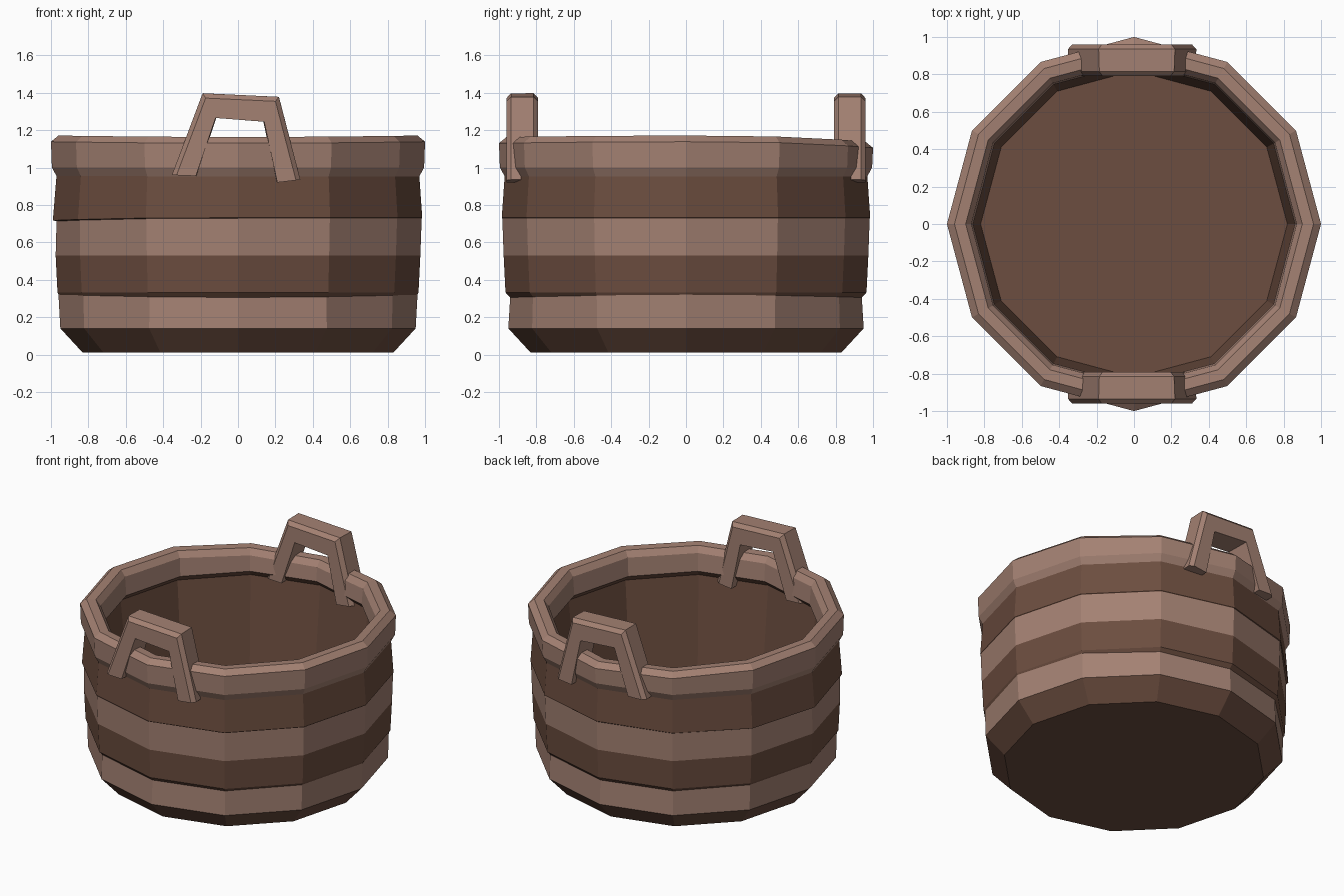
import bpy, bmesh
from math import sin, cos, pi

if "Cube" in bpy.data.objects:
    bpy.data.objects.remove(bpy.data.objects["Cube"])

SIDES = 12


def material(name, rgb):
    m = bpy.data.materials.new(name)
    m.diffuse_color = (*rgb, 1)
    m.use_nodes = True
    m.node_tree.nodes["Principled BSDF"].inputs["Base Color"].default_value = m.diffuse_color
    return m


LIGHT = material("light_wood", (0.37, 0.22, 0.17))
DARK = material("dark_wood", (0.15, 0.075, 0.05))


def finish(name, bm, mats):
    bmesh.ops.recalc_face_normals(bm, faces=bm.faces)
    me = bpy.data.meshes.new(name)
    bm.to_mesh(me)
    bm.free()
    for m in mats:
        me.materials.append(m)
    ob = bpy.data.objects.new(name, me)
    bpy.context.collection.objects.link(ob)
    return ob


def lathe(name, profile, band_mats, closed=False, shape=None):
    """Twelve-sided turned shape; shape(i, a, r, z) may nudge ring i."""
    bm = bmesh.new()
    rings = []
    for i, (r, z) in enumerate(profile):
        ring = []
        for k in range(SIDES):
            a = 2 * pi * k / SIDES
            rr, zz = shape(i, a, r, z) if shape else (r, z)
            ring.append(bm.verts.new((rr * cos(a), rr * sin(a), zz)))
        rings.append(ring)
    pairs = list(zip(rings, rings[1:]))
    if closed:
        pairs.append((rings[-1], rings[0]))
    for (low, high), mat in zip(pairs, band_mats):
        for k in range(SIDES):
            n = (k + 1) % SIDES
            bm.faces.new((low[k], low[n], high[n], high[k])).material_index = mat
    if not closed:
        for ring in (rings[0], rings[-1]):
            bm.faces.new(ring).material_index = 1
    return finish(name, bm, (LIGHT, DARK))


# Tub body: outer bands, inner wall and floor, with slightly uneven plank lips
def body_shape(i, a, r, z):
    if i == 2:
        r -= 0.02 * sin(a) ** 2
        z -= 0.015 * sin(a) ** 2
    if i in (5, 6):
        left = max(0, -cos(a)) ** 3
        r += (-0.012 if i == 5 else 0.005) * left
        z -= 0.015 * left
    return r, z


body_profile = [(0.83, 0.01), (0.95, 0.14), (0.96, 0.32), (0.965, 0.332),
                (0.975, 0.53), (0.982, 0.728), (0.985, 0.732), (0.965, 1.02),
                (0.91, 1.02), (0.82, 0.10)]
lathe("tub_body", body_profile, [1, 0, 1, 1, 0, 1, 1, 1, 1], shape=body_shape)


# Rim ring: a little uneven in height
def rim_shape(i, a, r, z):
    if i in (1, 2, 3, 4):
        z += 0.008 * cos(a) ** 2 - 0.025 * max(0, sin(a)) ** 3
    return r, z


rim_profile = [(0.995, 1.0), (1.0, 1.13), (0.96, 1.163), (0.90, 1.16),
               (0.87, 1.12), (0.86, 1.0), (0.91, 0.95), (0.968, 0.95)]
lathe("rim", rim_profile, [0, 0, 0, 0, 0, 1, 1, 0], closed=True, shape=rim_shape)

# Handles: splayed arch outline, extruded through the rim and chamfered
arch = [(-0.355, 0.96), (-0.19, 1.397), (0.22, 1.378), (0.335, 0.935),
        (0.21, 0.92), (0.14, 1.245), (-0.12, 1.265), (-0.225, 0.955)]


def handle(name, side):
    bm = bmesh.new()
    near = [bm.verts.new((x, side * 0.96, z)) for x, z in arch]
    far = [bm.verts.new((x * 0.97, side * 0.79, z)) for x, z in arch]
    for a, b in ((0, 1), (1, 2), (2, 3)):
        c, d = 7 - a, 7 - b
        for row in (near, far):
            bm.faces.new((row[a], row[b], row[d], row[c]))
    for k in range(8):
        n = (k + 1) % 8
        bm.faces.new((near[k], near[n], far[n], far[k]))
    bmesh.ops.recalc_face_normals(bm, faces=bm.faces)
    # Chamfer the long outer edges only
    outer = {v for row in (near, far) for v in row[:4]}
    edges = [e for e in bm.edges if set(e.verts) <= outer
             and abs(e.verts[0].co.y - e.verts[1].co.y) < 0.01]
    bmesh.ops.bevel(bm, geom=edges, offset=0.025, segments=1, affect='EDGES')
    finish(name, bm, (LIGHT,))


handle("front_handle", -1)
handle("back_handle", 1)
